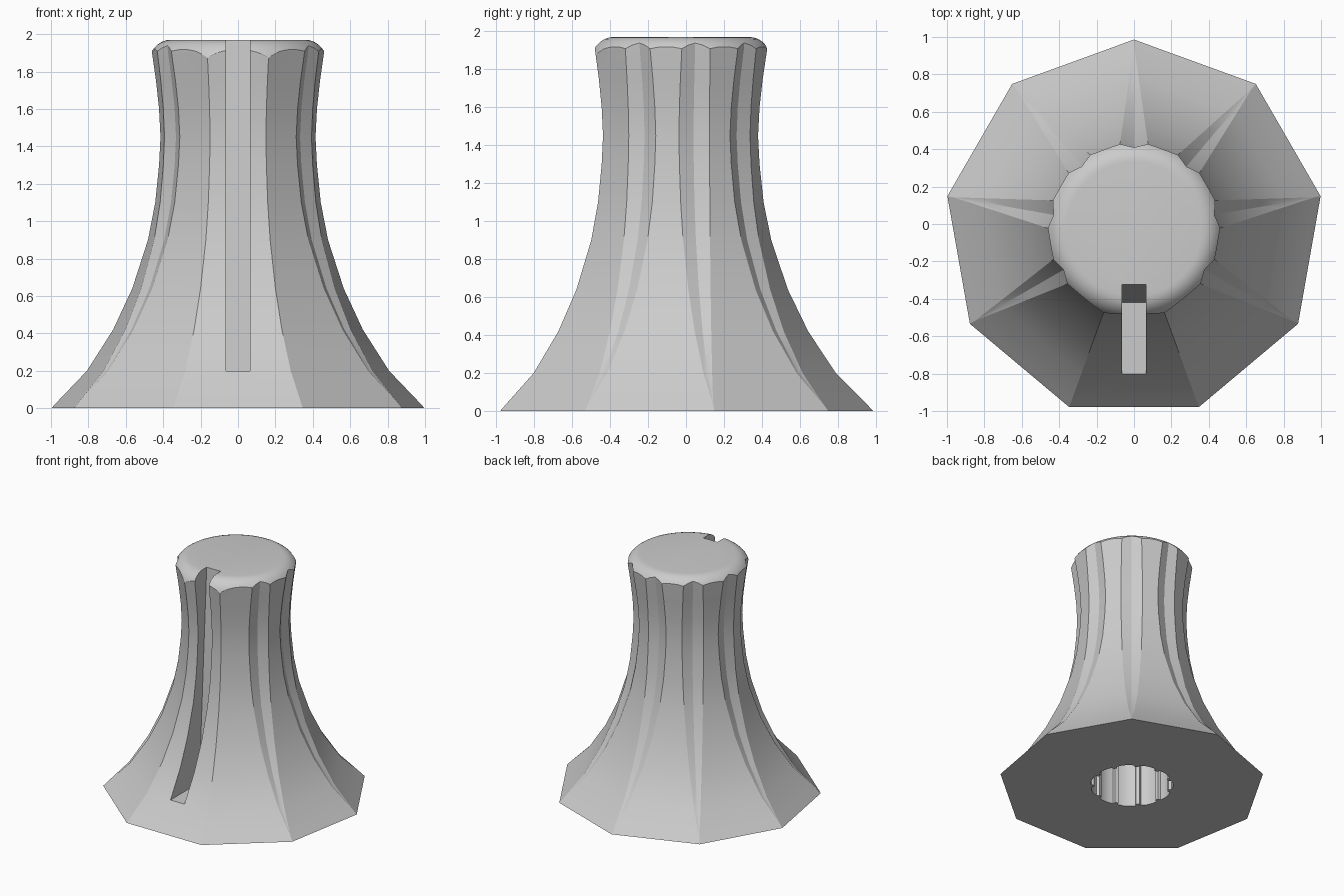
import bpy, bmesh, math
from mathutils import Vector

cube = bpy.data.objects.get("Cube")
if cube:
    bpy.data.objects.remove(cube, do_unlink=True)

CENTER_Y = -0.027
HEIGHT = 1.97
SIDES = 9

grey = bpy.data.materials.new("plain_grey")
grey.use_nodes = True
grey.diffuse_color = (0.6, 0.6, 0.6, 1)
grey.node_tree.nodes["Principled BSDF"].inputs["Base Color"].default_value = (0.6, 0.6, 0.6, 1)


def loft(name, rings):
    """Closed solid through rings of equal point count."""
    bm = bmesh.new()
    loops = [[bm.verts.new(p) for p in ring] for ring in rings]
    n = len(loops[0])
    for low, high in zip(loops, loops[1:]):
        for i in range(n):
            j = (i + 1) % n
            bm.faces.new((low[i], low[j], high[j], high[i]))
    bm.faces.new(loops[0][::-1])
    bm.faces.new(loops[-1])
    bmesh.ops.remove_doubles(bm, verts=bm.verts, dist=0.0005)
    bmesh.ops.recalc_face_normals(bm, faces=bm.faces)
    mesh = bpy.data.meshes.new(name)
    bm.to_mesh(mesh)
    bm.free()
    mesh.materials.append(grey)
    obj = bpy.data.objects.new(name, mesh)
    bpy.context.collection.objects.link(obj)
    return obj


def polar(r, angle, z, side=0.0):
    c, s = math.cos(angle), math.sin(angle)
    return Vector((r * c - side * s, CENTER_Y + r * s + side * c, z))


def circle(r, z, n=72):
    return [polar(r, math.tau * i / n, z) for i in range(n)]


def body_ring(apothem, z):
    """Nine-sided ring, with a V groove at every corner but the front two."""
    half = math.pi / SIDES
    radius = apothem / math.cos(half)
    width = max(0.0, 0.08 * (0.98 - radius) / 0.53)
    points = []
    for k in range(SIDES):
        angle = math.pi / 2 + 2 * half * k
        if k in (4, 5):
            points.append(polar(radius, angle, z))
        else:
            edge = radius - width * math.tan(half)
            points += [polar(edge, angle, z, -width),
                       polar(radius - 0.65 * width, angle, z),
                       polar(edge, angle, z, width)]
    return points


# Flared nine-sided body: (apothem, height)
profile = [(0.952, 0), (0.917, 0.04), (0.775, 0.2), (0.645, 0.42), (0.55, 0.64),
           (0.472, 0.9), (0.436, 1.1), (0.417, 1.3), (0.41, 1.45),
           (0.417, 1.6), (0.432, 1.75), (0.452, 1.9), (0.465, 2.05)]
body = loft("knob_body", [body_ring(a, z) for a, z in profile])

# Rounded crown envelope
steps = 8
crown_rings = [circle(1.3, -0.1), circle(1.3, 1.82)]
for i in range(steps + 1):
    t = math.pi / 2 * i / steps
    crown_rings.append(circle(0.36 + 0.125 * math.cos(t), 1.82 + 0.15 * math.sin(t)))
crown = loft("crown_envelope", crown_rings)

# Pointer slot with a slightly leaning back wall
slot = loft("pointer_slot_cutter", [
    [(x, y, z) for x, y in ((-0.065, -1.2), (0.065, -1.2), (0.065, back), (-0.065, back))]
    for z, back in ((0.2, -0.42), (2.1, -0.315))])

# Ribbed shaft socket in the underside
RIBS = 11


def socket_ring(z):
    points = []
    for k in range(RIBS):
        start = math.pi / 2 + math.tau * k / RIBS
        for r, share in ((0.285, -0.08), (0.285, 0.08), (0.308, 0.12),
                         (0.314, 0.35), (0.314, 0.65), (0.308, 0.88)):
            points.append(polar(r, start + share * math.tau / RIBS, z))
    return points


socket = loft("shaft_socket_cutter", [socket_ring(-0.1), socket_ring(1.2)])

bpy.context.view_layer.objects.active = body
for cutter, operation in ((crown, 'INTERSECT'), (slot, 'DIFFERENCE'), (socket, 'DIFFERENCE')):
    mod = body.modifiers.new(cutter.name, 'BOOLEAN')
    mod.operation = operation
    mod.solver = 'EXACT'
    mod.object = cutter
    bpy.ops.object.modifier_apply(modifier=mod.name)
    bpy.data.objects.remove(cutter, do_unlink=True)

# Smooth shading with crisp groove and slot edges
for obj in bpy.context.selected_objects:
    obj.select_set(False)
body.select_set(True)
bpy.ops.object.shade_smooth_by_angle(angle=math.radians(25))
